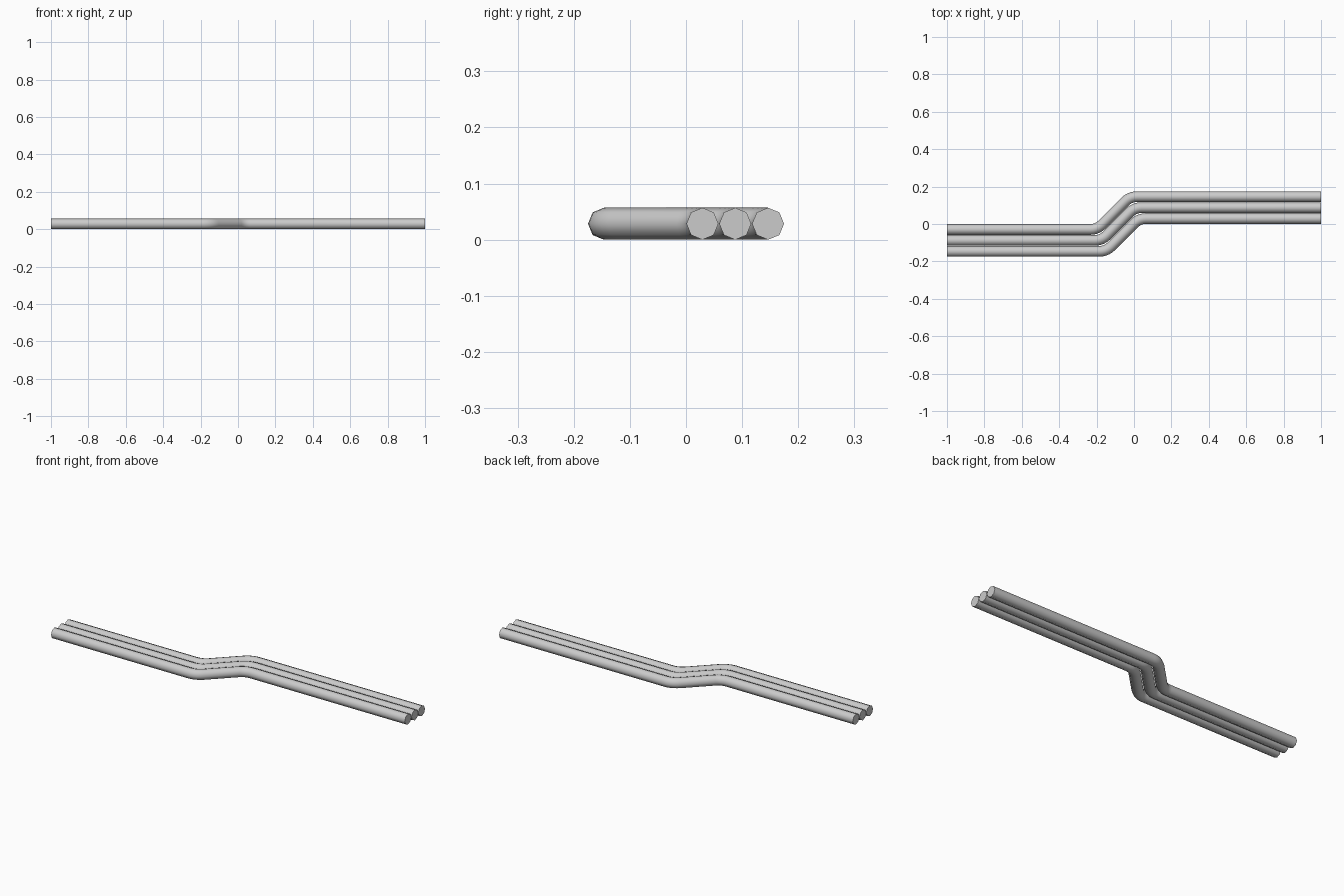
import bpy, bmesh, math
from mathutils import Vector

if "Cube" in bpy.data.objects:
    bpy.data.objects.remove(bpy.data.objects["Cube"])

R = 0.0285         # pipe radius
SIDES = 8          # octagonal section
PITCH = 0.0585     # spacing between pipes
BEND = 0.09        # bend radius of the centre line
STEPS = 5          # segments per bend
MID_X = -0.085     # middle of the diagonal jog
RISE = 3 * PITCH   # sideways offset of the jog


def bend_points(corner, a0, a1):
    """Fillet arc at a corner: list of (x, y, heading)."""
    t = BEND * math.tan(abs(a1 - a0) / 2)
    sign = 1 if a1 > a0 else -1
    start = corner - t * Vector((math.cos(a0), math.sin(a0)))
    centre = start + sign * BEND * Vector((-math.sin(a0), math.cos(a0)))
    pts = []
    for i in range(STEPS + 1):
        a = a0 + (a1 - a0) * i / STEPS
        p = centre - sign * BEND * Vector((-math.sin(a), math.cos(a)))
        pts.append((p.x, p.y, a))
    return pts


def make_pipe(name, k):
    """k = -1, 0, 1 : offset of the pipe from the middle one."""
    diag = math.radians(45)
    off = k * PITCH
    shift = -off * math.tan(diag / 2)      # keeps the diagonals parallel
    c1 = Vector((MID_X - RISE / 2 + shift, off - RISE / 2))
    c2 = Vector((MID_X + RISE / 2 + shift, off + RISE / 2))
    path = ([(-1, c1.y, 0)] + bend_points(c1, 0, diag)
            + bend_points(c2, diag, 0) + [(1, c2.y, 0)])
    bm = bmesh.new()
    rings = []
    for x, y, a in path:
        ring = []
        for j in range(SIDES):
            th = 2 * math.pi * j / SIDES
            s = R * math.cos(th)
            ring.append(bm.verts.new((x - s * math.sin(a), y + s * math.cos(a),
                                      R + R * math.sin(th))))
        rings.append(ring)
    for r0, r1 in zip(rings, rings[1:]):
        for j in range(SIDES):
            n = (j + 1) % SIDES
            bm.faces.new((r0[j], r0[n], r1[n], r1[j]))
    # end caps
    bm.faces.new(rings[0])
    bm.faces.new(rings[-1])
    bmesh.ops.recalc_face_normals(bm, faces=bm.faces)
    me = bpy.data.meshes.new(name)
    bm.to_mesh(me)
    bm.free()
    ob = bpy.data.objects.new(name, me)
    bpy.context.collection.objects.link(ob)
    bpy.ops.object.select_all(action='DESELECT')
    ob.select_set(True)
    bpy.context.view_layer.objects.active = ob
    bpy.ops.object.shade_smooth_by_angle(angle=math.radians(50))


# three parallel pipes with an S-shaped jog
for name, k in (("pipe_front", -1), ("pipe_middle", 0), ("pipe_back", 1)):
    make_pipe(name, k)
